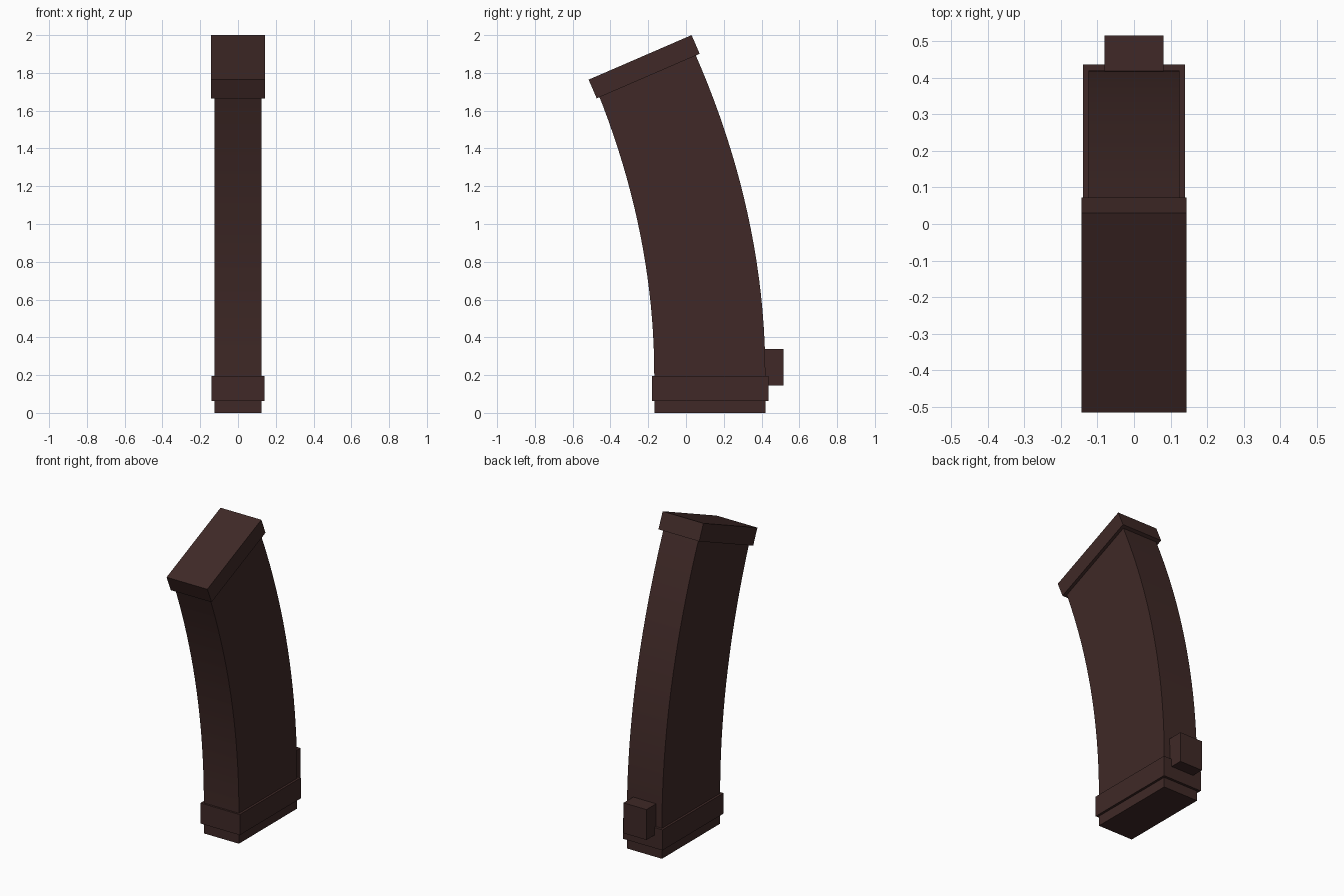
import bpy, bmesh, math

if "Cube" in bpy.data.objects:
    bpy.data.objects.remove(bpy.data.objects["Cube"])

mat = bpy.data.materials.new("dark_brown")
mat.diffuse_color = (0.05, 0.022, 0.02, 1)
mat.use_nodes = True
mat.node_tree.nodes["Principled BSDF"].inputs["Base Color"].default_value = mat.diffuse_color


def box(name, size, center, tilt=0.0):
    bpy.ops.mesh.primitive_cube_add(size=1, location=center, rotation=(tilt, 0, 0))
    ob = bpy.context.object
    ob.name = name
    ob.scale = size
    ob.data.materials.append(mat)
    return ob


# Curved body: straight foot, then both edges sweep forward toward the top
STEPS = 20
BEND_Z = 0.2


def edge(y0, y1, z1):
    pts = [(y0, 0.0)]
    for i in range(STEPS + 1):
        t = i / STEPS
        pts.append((y0 + (y1 - y0) * t ** 2, BEND_Z + (z1 - BEND_Z) * t))
    return pts


front = edge(-0.168, -0.469, 1.70)
back = edge(0.42, 0.040, 1.92)

bm = bmesh.new()
rings = []
for (fy, fz), (by, bz) in zip(front, back):
    corners = [(-0.124, fy, fz), (0.124, fy, fz), (0.124, by, bz), (-0.124, by, bz)]
    rings.append([bm.verts.new(c) for c in corners])
for a, b in zip(rings, rings[1:]):
    for i in range(4):
        j = (i + 1) % 4
        bm.faces.new((a[i], a[j], b[j], b[i]))
bm.faces.new(rings[0][::-1])
bm.faces.new(rings[-1])
bmesh.ops.recalc_face_normals(bm, faces=bm.faces)
mesh = bpy.data.meshes.new("curved_body")
bm.to_mesh(mesh)
bm.free()
body = bpy.data.objects.new("curved_body", mesh)
bpy.context.collection.objects.link(body)
mesh.materials.append(mat)
bpy.context.view_layer.objects.active = body
bpy.ops.object.select_all(action='DESELECT')
body.select_set(True)
bpy.ops.object.shade_smooth_by_angle(angle=math.radians(30))

# Tilted end cap, lower collar and rear catch
box("end_cap", (0.288, 0.594, 0.108), (0, -0.2215, 1.8325), math.radians(23.4))
box("lower_collar", (0.278, 0.616, 0.131), (0, 0.128, 0.129))
box("rear_catch", (0.162, 0.115, 0.194), (0, 0.4575, 0.242))
